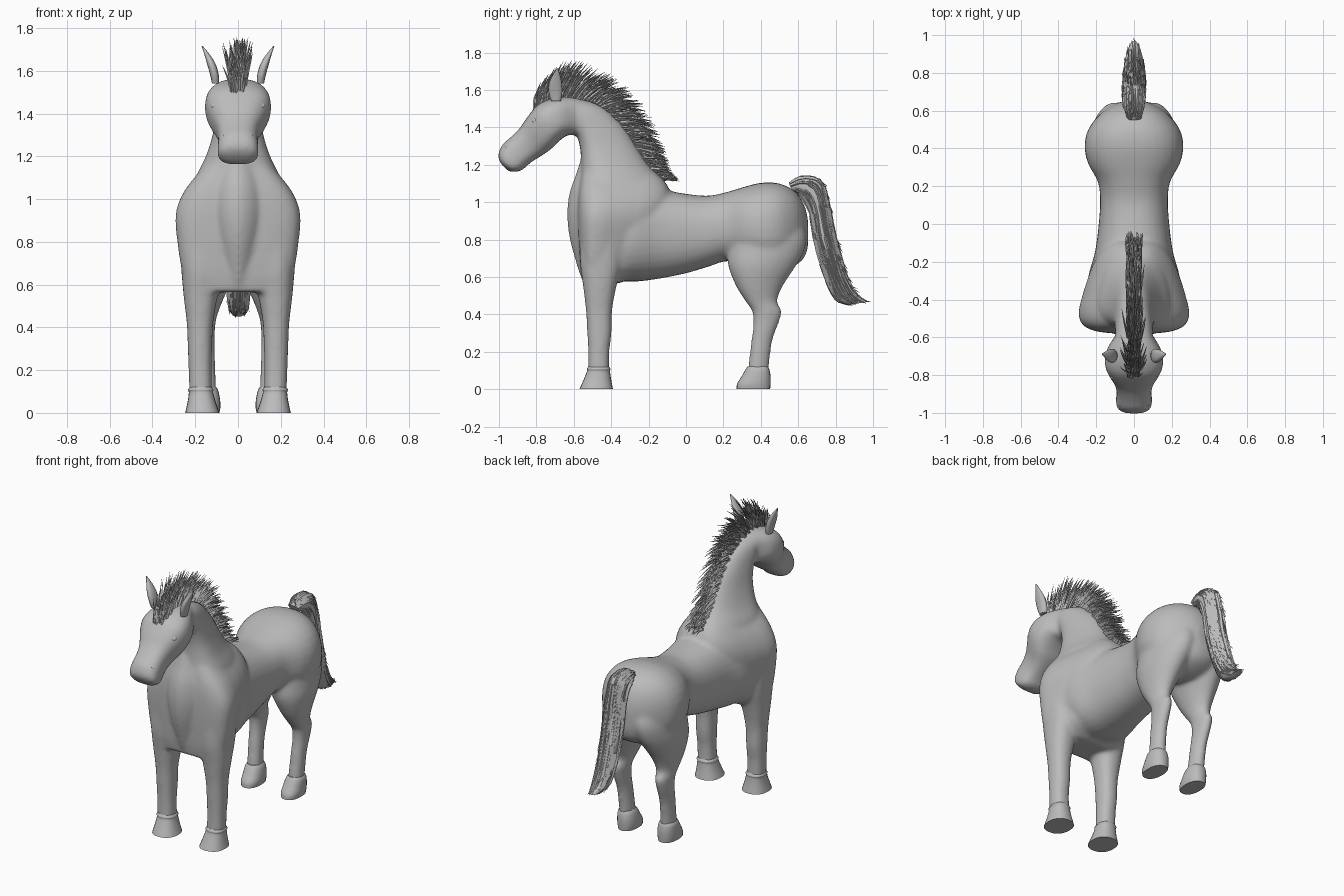
import bpy
import bmesh
import math
import random
from mathutils import Vector

random.seed(4)
cube = bpy.data.objects.get("Cube")
if cube:
    bpy.data.objects.remove(cube, do_unlink=True)

GREY = (0.5, 0.5, 0.5, 1.0)
material = bpy.data.materials.new("plain grey")
material.use_nodes = True
material.diffuse_color = GREY
material.node_tree.nodes["Principled BSDF"].inputs["Base Color"].default_value = GREY


def sample(rows, t):
    """Smooth interpolation through a list of equal-length rows."""
    last = len(rows) - 1
    i = min(int(t), last - 1)
    f = t - i
    a, b, c, d = (rows[max(0, min(last, i + k))] for k in (-1, 0, 1, 2))
    return [q + f * ((r - p) + f * ((2 * p - 5 * q + 4 * r - s)
            + f * (3 * (q - r) + s - p))) / 2 for p, q, r, s in zip(a, b, c, d)]


def signed_power(value, power):
    return math.copysign(abs(value) ** power, value)


def ring_point(row, angle, n=2.3, taper=0.0):
    """Point on a rounded section spanning two side-profile points."""
    ya, za, yb, zb, xc, half = row
    v = signed_power(math.cos(angle), 2 / n)
    u = signed_power(math.sin(angle), 2 / n)
    return Vector((xc + half * u * (1 + taper * v),
                   (ya + yb) / 2 + v * (ya - yb) / 2,
                   (za + zb) / 2 + v * (za - zb) / 2))


def level(rows):
    """Expand z, front, back, centre, half-width into full section rows."""
    return [(front, z, back, z, xc, half) for z, front, back, xc, half in rows]


def flip(rows, side):
    return [(*row[:4], row[4] * side, row[5]) for row in rows]


def bridge(bm, rings):
    for low, high in zip(rings, rings[1:]):
        for k in range(len(low)):
            m = (k + 1) % len(low)
            bm.faces.new((low[k], low[m], high[m], high[k]))
    bm.faces.new(rings[0])
    bm.faces.new(rings[-1])


def loft(bm, rows, n=2.3, taper=0.0, steps=4, sides=32):
    count = (len(rows) - 1) * steps
    rings = []
    for i in range(count + 1):
        row = sample(rows, i / steps)
        rings.append([bm.verts.new(ring_point(row, math.tau * k / sides, n, taper))
                      for k in range(sides)])
    bridge(bm, rings)


def strand(bm, points, radius):
    """Thin hair lock that narrows to its tip."""
    rings = []
    for i, p in enumerate(points):
        along = points[min(i + 1, len(points) - 1)] - points[max(i - 1, 0)]
        up = along.cross(Vector((1, 0, 0))).normalized()
        r = radius * (1 - 0.9 * (i / (len(points) - 1)) ** 2)
        rings.append([bm.verts.new(p + r * (math.cos(a) * up + Vector((math.sin(a), 0, 0))))
                      for a in (math.tau * k / 4 for k in range(4))])
    bridge(bm, rings)


def finish(bm, name, sharp=40):
    bmesh.ops.recalc_face_normals(bm, faces=bm.faces[:])
    mesh = bpy.data.meshes.new(name)
    bm.to_mesh(mesh)
    bm.free()
    mesh.shade_smooth()
    mesh.set_sharp_from_angle(angle=math.radians(sharp))
    mesh.materials.append(material)
    obj = bpy.data.objects.new(name, mesh)
    bpy.context.scene.collection.objects.link(obj)
    return obj


# Barrel and rump, each row: top point, bottom point, centre, half-width
barrel = [(y, top, y, low, 0, half) for y, low, top, half in (
    (-.45, .6, 1.05, .22), (-.3, .575, 1.08, .245), (-.15, .59, 1.07, .207),
    (0, .62, 1.045, .187), (.12, .655, 1.035, .18), (.22, .685, 1.055, .19),
    (.32, .66, 1.085, .243), (.41, .63, 1.105, .262), (.5, .63, 1.10, .243),
    (.58, .66, 1.06, .182), (.63, .7, .99, .11), (.652, .76, .91, .05))]

# Broad chest, pointed breastbone and neck, stacked upward
chest = level((
    (.565, -.55, -.36, 0, .19), (.65, -.565, -.22, 0, .232), (.8, -.576, -.15, 0, .255),
    (.93, -.58, -.1, 0, .262), (1.03, -.577, -.08, 0, .23), (1.12, -.565, -.12, 0, .168),
    (1.2, -.55, -.22, 0, .1)))
breast = level((
    (.6, -.565, -.4, 0, .05), (.7, -.595, -.4, 0, .085), (.82, -.625, -.4, 0, .11),
    (.94, -.636, -.4, 0, .125), (1.05, -.623, -.4, 0, .12), (1.14, -.592, -.4, 0, .1),
    (1.24, -.56, -.4, 0, .07)))
neck = level((
    (1, -.57, -.1, 0, .19), (1.1, -.57, -.11, 0, .185), (1.2, -.562, -.2, 0, .142),
    (1.3, -.568, -.265, 0, .112), (1.4, -.6, -.33, 0, .098), (1.5, -.66, -.43, 0, .088),
    (1.545, -.7, -.53, 0, .06)))

# Head from poll to muzzle
head = [
    (-.5, 1.53, -.5, 1.4, 0, .06), (-.6, 1.56, -.58, 1.36, 0, .1),
    (-.7, 1.558, -.63, 1.36, 0, .142), (-.79, 1.522, -.68, 1.325, 0, .155),
    (-.845, 1.46, -.72, 1.285, 0, .135), (-.89, 1.395, -.77, 1.25, 0, .105),
    (-.94, 1.345, -.81, 1.225, 0, .093), (-.98, 1.31, -.845, 1.2, 0, .094),
    (-1, 1.27, -.875, 1.172, 0, .096), (-1.003, 1.235, -.91, 1.162, 0, .089),
    (-.985, 1.2, -.95, 1.166, 0, .05)]

fore_leg = level((
    (.85, -.565, -.33, .165, .11), (.68, -.567, -.34, .17, .096),
    (.55, -.55, -.372, .175, .08), (.42, -.535, -.395, .178, .062),
    (.3, -.528, -.398, .178, .057), (.2, -.523, -.41, .177, .054),
    (.08, -.523, -.41, .174, .054)))

hind_leg = level((
    (.95, .3, .6, .08, .1), (.82, .235, .643, .1, .13), (.73, .222, .628, .115, .127),
    (.65, .228, .582, .13, .113), (.55, .268, .517, .143, .082), (.47, .318, .488, .15, .057),
    (.42, .352, .512, .153, .048), (.35, .36, .495, .153, .043), (.25, .348, .46, .15, .042),
    (.08, .328, .44, .145, .044)))

# One fused skin for torso, neck, head and legs
bm = bmesh.new()
loft(bm, barrel)
loft(bm, chest, n=3.6, taper=.28)
loft(bm, breast, n=1.7)
loft(bm, neck, n=2.5, taper=.28)
loft(bm, head, n=2.7)
for side in (-1, 1):
    loft(bm, flip(fore_leg, side))
    loft(bm, flip(hind_leg, side), n=2, taper=.12)
body = finish(bm, "body", 180)
fuse = body.modifiers.new("fuse", "REMESH")
fuse.mode = "VOXEL"
fuse.voxel_size = 0.011
fuse.use_smooth_shade = True
relax = body.modifiers.new("relax", "SMOOTH")
relax.factor = 0.5
relax.iterations = 12

# Hooves and ears on both sides
fore_hoof = level(((.122, -.522, -.412, .174, .05), (.108, -.53, -.404, .174, .06),
                   (.095, -.53, -.406, .173, .057), (.05, -.548, -.4, .17, .066),
                   (0, -.57, -.39, .167, .08)))
hind_hoof = level(((.122, .33, .437, .145, .042), (.105, .318, .446, .145, .052),
                   (.07, .298, .452, .143, .058), (.03, .274, .452, .142, .06),
                   (0, .27, .45, .142, .055)))
ear = level(((1.54, -.72, -.67, .105, .017), (1.58, -.733, -.662, .11, .02),
             (1.63, -.733, -.663, .124, .02), (1.675, -.715, -.672, .144, .013),
             (1.715, -.692, -.685, .167, .003)))
for side, label in ((1, "left"), (-1, "right")):
    for part, rows in (("front_hoof", fore_hoof), ("hind_hoof", hind_hoof), ("ear", ear)):
        bm = bmesh.new()
        loft(bm, flip(rows, side), sides=24)
        finish(bm, f"{label}_{part}", 50)

    # Eyeball, with rims for the eyelid and nostril
    bm = bmesh.new()
    bmesh.ops.create_uvsphere(bm, u_segments=16, v_segments=10, radius=.018)
    bmesh.ops.translate(bm, verts=bm.verts[:], vec=(side * .11, -.806, 1.435))
    finish(bm, f"{label}_eye")
    for part, spot, facing, size in (
            ("eyelid", (.114, -.811, 1.437), (.75, -.6, .25), .018),
            ("nostril", (.064, -.968, 1.287), (.6, -.75, .3), .012)):
        aim = Vector((facing[0] * side, *facing[1:])).to_track_quat("Z", "Y")
        bpy.ops.mesh.primitive_torus_add(
            location=(spot[0] * side, *spot[1:]), rotation=aim.to_euler(),
            major_radius=size, minor_radius=.005, major_segments=20, minor_segments=8)
        rim = bpy.context.object
        rim.name = f"{label}_{part}"
        rim.data.materials.append(material)
        rim.data.shade_smooth()

# Mane: locks sweep from the crest line to an outer line
roots = [(-.81, 1.495), (-.72, 1.535), (-.6, 1.55), (-.48, 1.525),
         (-.38, 1.445), (-.29, 1.33), (-.23, 1.22), (-.13, 1.11)]
tips = [(-.79, 1.62), (-.64, 1.745), (-.45, 1.695), (-.3, 1.59),
        (-.19, 1.44), (-.125, 1.3), (-.09, 1.19), (-.035, 1.112)]
bm = bmesh.new()
for i in range(540):
    t = random.uniform(0, len(roots) - 1)
    x = random.uniform(-.042, .042)
    root = Vector((x * .8, *sample(roots, t)))
    end = Vector((x, *sample(tips, min(len(tips) - 1, max(0, t + random.gauss(0, .15))))))
    end = root.lerp(end, random.uniform(.65, 1.08))
    end.x += random.gauss(0, .022 if t < 2 else .006)
    bend = root.lerp(end, .5) + Vector((0, -.015, .022))
    path = [root.lerp(bend, f).lerp(bend.lerp(end, f), f) for f in (0, .25, .5, .75, 1)]
    strand(bm, path, random.uniform(.005, .008))
finish(bm, "mane", 60)

# Tail: solid core with overlapping locks
tail = [(.55, 1.1, .57, 1.06, 0, .03), (.625, 1.135, .61, 1.04, 0, .05),
        (.72, 1.115, .635, 1, 0, .057), (.76, 1, .665, .93, 0, .058),
        (.79, .85, .685, .8, 0, .058), (.83, .7, .72, .67, 0, .055),
        (.87, .58, .76, .56, 0, .05), (.92, .5, .805, .475, 0, .042),
        (.97, .468, .87, .45, 0, .025)]
bm = bmesh.new()
loft(bm, tail, sides=20)
finish(bm, "tail_core")
bm = bmesh.new()
for i in range(220):
    start = random.uniform(0, 6)
    length = random.uniform(1.2, 2.6)
    angle = random.uniform(0, math.tau)
    path = [ring_point(sample(tail, min(8, start + length * k / 5)), angle) for k in range(6)]
    path[-1] += Vector((random.gauss(0, .006), random.uniform(0, .025), random.uniform(-.01, .015)))
    strand(bm, path, random.uniform(.006, .01))
finish(bm, "tail_hair", 60)
